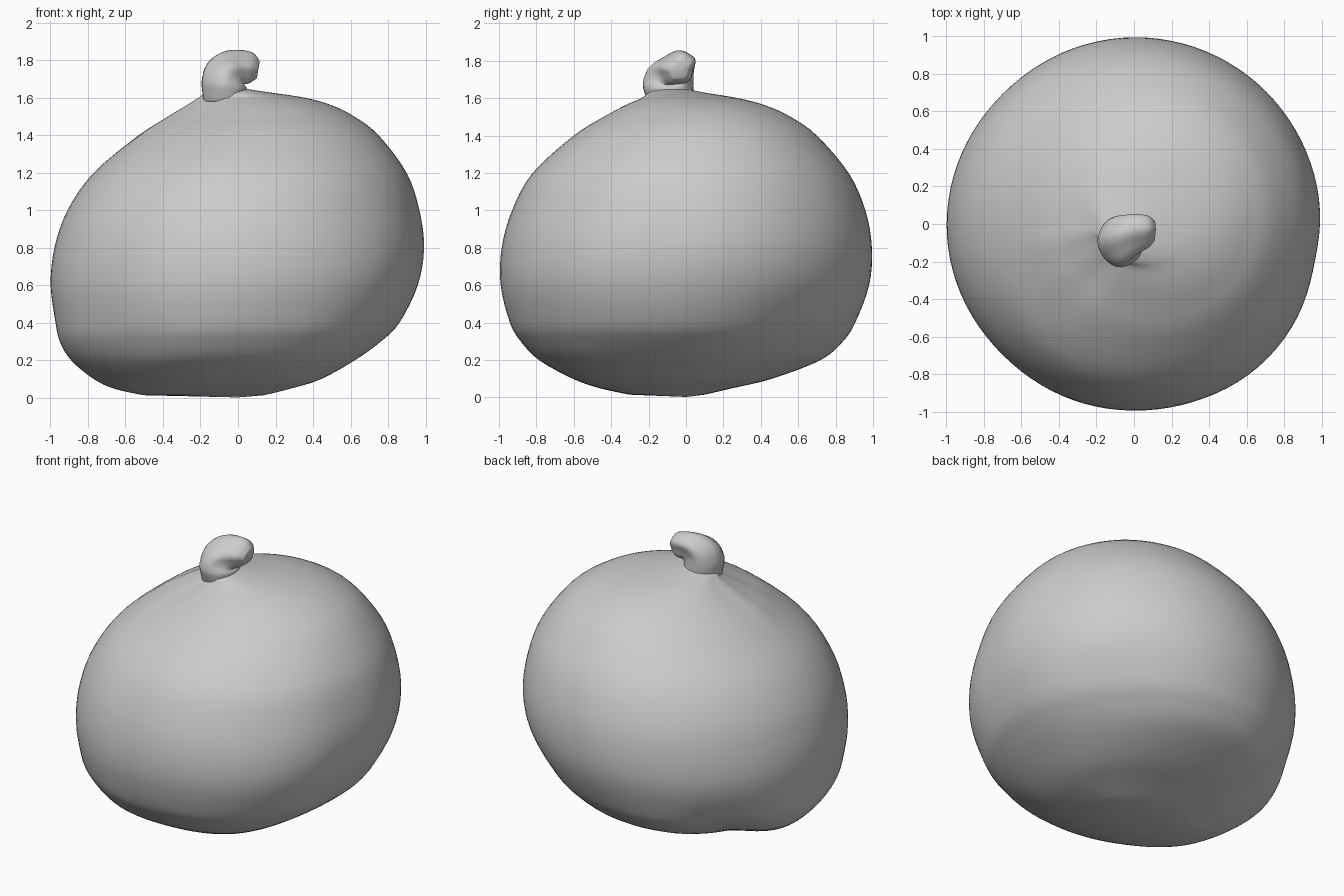
import bpy, bmesh, math
from mathutils import Vector

if "Cube" in bpy.data.objects:
    bpy.data.objects.remove(bpy.data.objects["Cube"])

SEG = 96


def spline(rows, steps):
    """Smooth Catmull-Rom interpolation through rows of numbers."""
    out = []
    for i in range(len(rows) - 1):
        a, b = rows[max(i - 1, 0)], rows[i]
        c, d = rows[i + 1], rows[min(i + 2, len(rows) - 1)]
        for s in range(steps):
            t = s / steps
            out.append([0.5 * (2*q + (r - p)*t + (2*p - 5*q + 4*r - w)*t*t
                               + (3*q - p - 3*r + w)*t**3)
                        for p, q, r, w in zip(a, b, c, d)])
    out.append(list(rows[-1]))
    return out


def loft(name, rings, bottom, top):
    """Skin closed rings and close both ends with a fan to a point."""
    bm = bmesh.new()
    loops = [[bm.verts.new(p) for p in ring] for ring in rings]
    n = len(loops[0])
    for lo, hi in zip(loops, loops[1:]):
        for i in range(n):
            j = (i + 1) % n
            bm.faces.new((lo[i], lo[j], hi[j], hi[i]))
    b, t = bm.verts.new(bottom), bm.verts.new(top)
    for i in range(n):
        j = (i + 1) % n
        bm.faces.new((loops[0][j], loops[0][i], b))
        bm.faces.new((loops[-1][i], loops[-1][j], t))
    bmesh.ops.recalc_face_normals(bm, faces=bm.faces)
    me = bpy.data.meshes.new(name)
    bm.to_mesh(me)
    bm.free()
    for f in me.polygons:
        f.use_smooth = True
    ob = bpy.data.objects.new(name, me)
    bpy.context.collection.objects.link(ob)
    return ob


# Dents (-) and swellings (+): angle, height, angular width, vertical width, amount
bumps = [
    (135, 0.12, 0.26, 0.22, -0.12),
    (135, 0.80, 0.50, 0.40, -0.012),
    (168, 0.12, 0.30, 0.20, 0.04),
    (40, 0.30, 0.35, 0.25, -0.03),
    (238, 0.25, 0.25, 0.15, -0.015),
    (-12, 0.80, 0.20, 0.40, -0.012),
    (225, 0.55, 0.45, 0.45, -0.012),
    (-45, 0.50, 0.45, 0.35, 0.03),
    (-50, 0.12, 0.45, 0.20, 0.08),
    (195, 1.55, 0.12, 0.15, 0.04),
    (225, 1.55, 0.14, 0.15, -0.04),
]


def swell(a, z):
    s = 1
    for deg, zc, width, height, amount in bumps:
        d = a - math.radians(deg)
        d = math.atan2(math.sin(d), math.cos(d))
        s += amount * math.exp(-(d / width)**2 - ((z - zc) / height)**2)
    return s


# Lopsided fruit body: z, left, right, front, back
profile = [
    (0.015, -0.50, 0.14, -0.30, 0.10),
    (0.05, -0.65, 0.28, -0.46, 0.25),
    (0.10, -0.75, 0.44, -0.60, 0.46),
    (0.20, -0.87, 0.62, -0.78, 0.72),
    (0.30, -0.94, 0.76, -0.88, 0.84),
    (0.40, -0.97, 0.86, -0.94, 0.905),
    (0.60, -1.00, 0.96, -0.99, 0.98),
    (0.80, -0.98, 0.995, -0.985, 0.995),
    (1.00, -0.91, 0.97, -0.93, 0.96),
    (1.20, -0.77, 0.90, -0.82, 0.87),
    (1.40, -0.53, 0.75, -0.60, 0.70),
    (1.50, -0.37, 0.62, -0.44, 0.56),
    (1.56, -0.27, 0.50, -0.33, 0.43),
    (1.60, -0.21, 0.36, -0.24, 0.28),
    (1.63, -0.17, 0.16, -0.20, 0.10),
    (1.65, -0.13, 0.03, -0.16, 0.0),
]
rings = []
for z, l, r, f, k in spline(profile, 4):
    ring = []
    for i in range(SEG):
        a = 2 * math.pi * i / SEG
        s = swell(a, z)
        ring.append(((l + r)/2 + (r - l)/2 * s * math.cos(a),
                     (f + k)/2 + (k - f)/2 * s * math.sin(a), z))
    rings.append(ring)
loft("fruit_body", rings, (0.0, 0.0, 0.003), (-0.06, -0.09, 1.655))

# Stubby hooked stem: centre x, y, z, tilt (degrees), half width, half depth
path = [
    (-0.065, -0.085, 1.58, 0, 0.120, 0.120),
    (-0.070, -0.090, 1.625, 3, 0.120, 0.130),
    (-0.072, -0.095, 1.67, 10, 0.122, 0.135),
    (-0.060, -0.090, 1.72, 30, 0.118, 0.128),
    (-0.025, -0.075, 1.755, 55, 0.103, 0.116),
    (0.025, -0.055, 1.762, 78, 0.092, 0.098),
    (0.075, -0.045, 1.758, 95, 0.078, 0.080),
    (0.108, -0.040, 1.748, 100, 0.045, 0.050),
]
rings = []
for x, y, z, tilt, w, d in spline(path, 4):
    t = math.radians(tilt)
    across = Vector((math.cos(t), 0, -math.sin(t)))
    ring = []
    for i in range(32):
        a = 2 * math.pi * i / 32
        # ribs, stronger toward the bend
        s = 1 + 0.05 * math.cos(5 * a + 2.5) * min(1, tilt / 40)
        ring.append(Vector((x, y, z)) + across * (w * s * math.cos(a))
                    + Vector((0, 1, 0)) * (d * s * math.sin(a))
                    # the top leans toward the back
                    + Vector((0, 0.35 * max(0, -math.cos(a)) * w * math.sin(t), 0)))
    rings.append(ring)
loft("stem", rings, (-0.065, -0.085, 1.57), (0.095, -0.04, 1.748))
